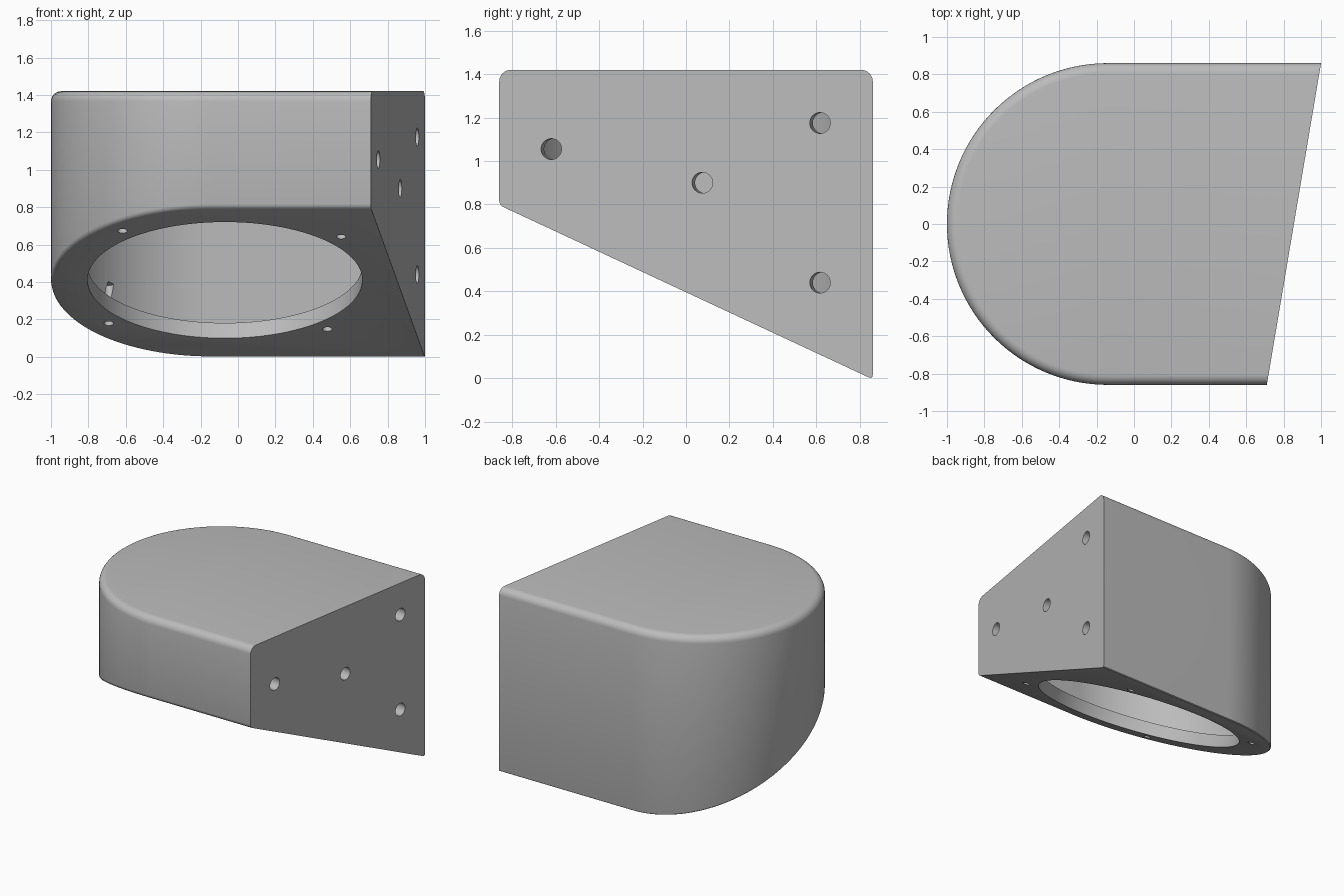
import bpy, bmesh, math
from mathutils import Vector, Matrix

cube = bpy.data.objects.get("Cube")
if cube:
    bpy.data.objects.remove(cube, do_unlink=True)

TOP, R, CX, WALL, LIP = 1.42, 0.86, -0.14, 0.085, 0.09
TILT = math.radians(25)
UP = Vector((0, math.sin(TILT), math.cos(TILT)))        # normal into the tilted base
BASE = Vector((0, -0.86, 0.797))                        # point on the tilted base
END_N = Vector((1.72, -0.29, 0)).normalized()           # slanted mounting face
END_P = Vector((0.71, -0.86, 0))

gray = bpy.data.materials.new("plain gray")
gray.use_nodes = True
COLOR = (0.5, 0.5, 0.5, 1)
gray.diffuse_color = COLOR
gray.node_tree.nodes["Principled BSDF"].inputs["Base Color"].default_value = COLOR


def to_object(name, bm):
    bmesh.ops.recalc_face_normals(bm, faces=bm.faces)
    mesh = bpy.data.meshes.new(name)
    bm.to_mesh(mesh)
    bm.free()
    mesh.materials.append(gray)
    obj = bpy.data.objects.new(name, mesh)
    bpy.context.collection.objects.link(obj)
    return obj


def slice_off(bm, point, normal):
    """Cut away everything on the normal's side and cap the opening."""
    geom = bm.verts[:] + bm.edges[:] + bm.faces[:]
    cut = bmesh.ops.bisect_plane(bm, geom=geom, plane_co=point, plane_no=normal,
                                 clear_outer=True)["geom_cut"]
    edges = [e for e in cut if isinstance(e, bmesh.types.BMEdge)]
    bmesh.ops.edgeloop_fill(bm, edges=edges)


def round_rim(bm, direction, width, segments):
    """Bevel the border of the flat face that looks along direction."""
    face = max((f for f in bm.faces if f.normal.dot(direction) > 0.99),
               key=lambda f: f.calc_area())
    bmesh.ops.bevel(bm, geom=list(face.edges), offset=width, segments=segments,
                    profile=0.5, affect='EDGES', clamp_overlap=True)
    bm.normal_update()


def d_block(name, inset, lift, rounded):
    """D-shaped prism with a tilted base and a slanted end."""
    r, n = R - inset, 64
    pts = [(1.4, -r)]
    pts += [(CX - r * math.sin(a), -r * math.cos(a))
            for a in (math.pi * i / n for i in range(n + 1))]
    pts.append((1.4, r))
    bm = bmesh.new()
    bottom = bm.faces.new([bm.verts.new((x, y, -0.3)) for x, y in pts])
    top = bmesh.ops.extrude_face_region(bm, geom=[bottom])["geom"]
    verts = [v for v in top if isinstance(v, bmesh.types.BMVert)]
    bmesh.ops.translate(bm, verts=verts, vec=(0, 0, TOP - inset + 0.3))
    slice_off(bm, BASE + UP * lift, -UP)
    bmesh.ops.recalc_face_normals(bm, faces=bm.faces)
    bm.normal_update()
    if rounded:
        round_rim(bm, Vector((0, 0, 1)), 0.055, 6)
        round_rim(bm, -UP, 0.02, 3)
    slice_off(bm, END_P - END_N * inset, END_N)
    return to_object(name, bm)


def rod(name, start, axis, radius, depth, sides):
    """Cylinder running from just outside start to depth along axis."""
    bm = bmesh.new()
    bmesh.ops.create_cone(bm, cap_ends=True, segments=sides, radius1=radius,
                          radius2=radius, depth=depth + 0.1)
    rot = axis.to_track_quat('Z', 'Y').to_matrix().to_4x4()
    mid = start + axis * (depth - 0.1) / 2
    bmesh.ops.transform(bm, matrix=Matrix.Translation(mid) @ rot, verts=bm.verts)
    return to_object(name, bm)


housing = d_block("housing", 0, 0, True)

# Hollow interior and the large round opening in the tilted base
cutters = [d_block("cavity_cutter", WALL, LIP, False)]
slope = Vector((0, -math.cos(TILT), math.sin(TILT)))
center = BASE - slope * ((BASE.z - 0.41) / math.sin(TILT)) + Vector((-0.07, 0, 0))
cutters.append(rod("opening_cutter", center, UP, 0.735, 0.16, 96))

# Screw holes around the opening
for i in range(4):
    a = math.radians(41.4 + 90 * i)
    p = center + 0.828 * (Vector((math.cos(a), 0, 0)) + slope * math.sin(a))
    cutters.append(rod("screw_hole_cutter", p, UP, 0.026, 0.235, 24))

# Mounting holes through the slanted end
for y, z in [(-0.62, 1.055), (0.075, 0.9), (0.617, 1.175), (0.617, 0.44)]:
    p = Vector((END_P.x + (y - END_P.y) * 0.29 / 1.72, y, z))
    cutters.append(rod("mount_hole_cutter", p, -END_N, 0.048, 0.14, 32))

# Carve the housing, then discard the cutters
bpy.context.view_layer.objects.active = housing
for cutter in cutters:
    mod = housing.modifiers.new("carve", 'BOOLEAN')
    mod.operation, mod.solver, mod.object = 'DIFFERENCE', 'EXACT', cutter
    bpy.ops.object.modifier_apply(modifier=mod.name)
    bpy.data.objects.remove(cutter, do_unlink=True)

bpy.ops.object.select_all(action='DESELECT')
housing.select_set(True)
bpy.ops.object.shade_smooth_by_angle(angle=math.radians(28))
